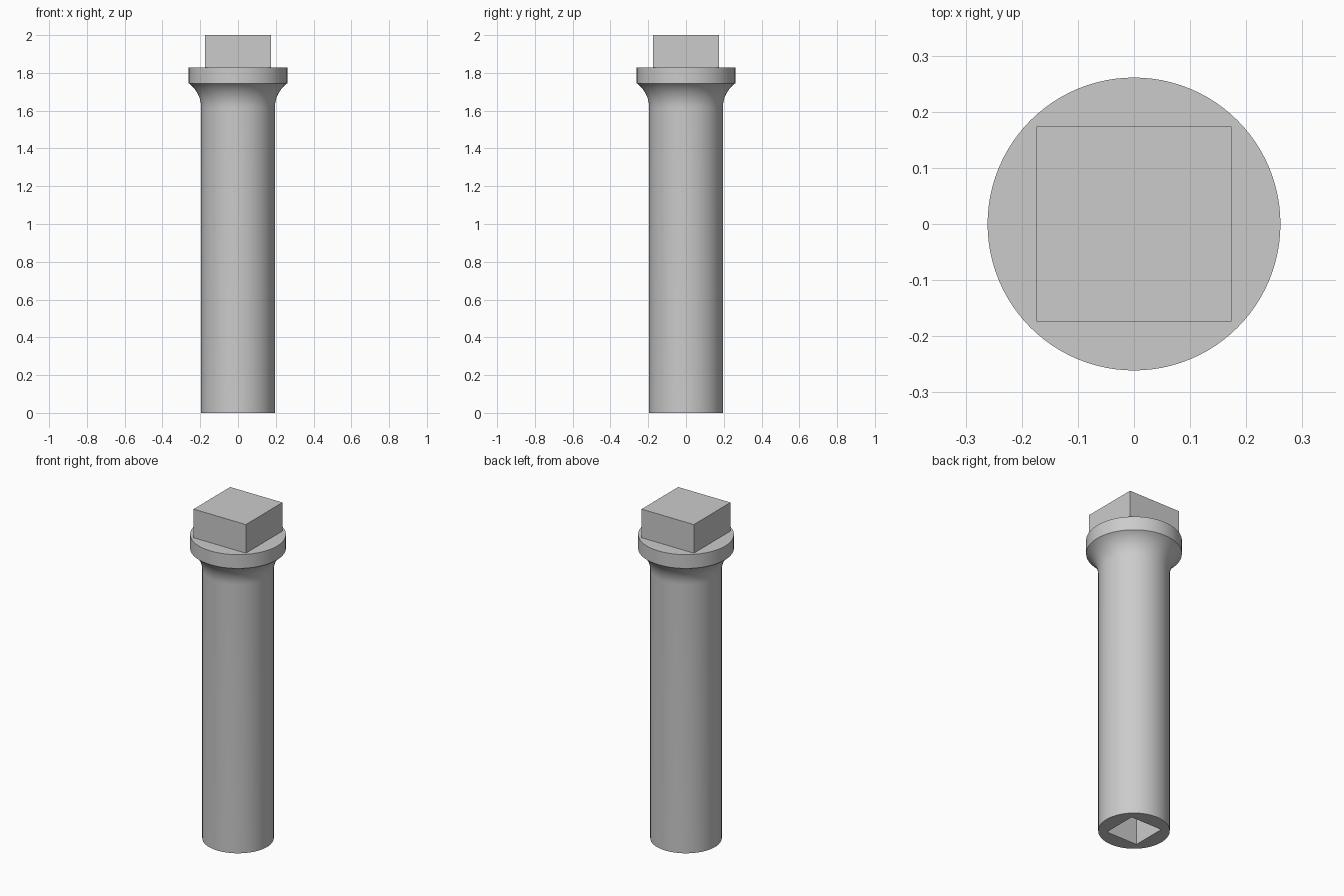
import bpy
import bmesh
from math import cos, sin, radians, tau
from mathutils import Matrix

SIDES = 96
SHAFT_R, FLANGE_R = 0.195, 0.261
FLANGE_Z, HEAD_Z, TOP_Z = 1.745, 1.828, 2.0
HEAD_W, SOCKET_W, SOCKET_DEPTH = 0.348, 0.21, 0.2

old = bpy.data.objects.get("Cube")
if old:
    bpy.data.objects.remove(old, do_unlink=True)

grey = bpy.data.materials.new("plain_grey")
grey.use_nodes = True
grey.diffuse_color = (0.6, 0.6, 0.6, 1)
grey.node_tree.nodes["Principled BSDF"].inputs["Base Color"].default_value = (0.6, 0.6, 0.6, 1)


def finish(name, bm):
    bmesh.ops.recalc_face_normals(bm, faces=bm.faces)
    mesh = bpy.data.meshes.new(name)
    bm.to_mesh(mesh)
    bm.free()
    mesh.materials.append(grey)
    obj = bpy.data.objects.new(name, mesh)
    bpy.context.collection.objects.link(obj)
    return obj


def box(name, width, z0, z1):
    bm = bmesh.new()
    matrix = Matrix.Translation((0, 0, (z0 + z1) / 2)) @ Matrix.Diagonal((width, width, z1 - z0, 1))
    bmesh.ops.create_cube(bm, size=1, matrix=matrix)
    return finish(name, bm)


def turned(name, profile):
    """Stack rings of (radius, height) and close both ends."""
    bm = bmesh.new()
    rings = [[bm.verts.new((r * cos(tau * i / SIDES), r * sin(tau * i / SIDES), z))
              for i in range(SIDES)] for r, z in profile]
    for low, high in zip(rings, rings[1:]):
        for i in range(SIDES):
            j = (i + 1) % SIDES
            bm.faces.new((low[i], low[j], high[j], high[i]))
    bm.faces.new(rings[0][::-1])
    bm.faces.new(rings[-1])
    return finish(name, bm)


# Round shaft with a concave flare running into the flange
sweep = radians(54)
flare_r = (FLANGE_R - SHAFT_R) / (1 - cos(sweep))
flare_z = FLANGE_Z - flare_r * sin(sweep)
profile = [(SHAFT_R, 0)]
for k in range(13):
    a = sweep * k / 12
    profile.append((SHAFT_R + flare_r * (1 - cos(a)), flare_z + flare_r * sin(a)))
profile.append((FLANGE_R, HEAD_Z))
shaft = turned("shaft_and_flange", profile)

# Square socket in the bottom end
cutter = box("socket_cutter", SOCKET_W, -0.1, SOCKET_DEPTH)
cutter.hide_render = True
cut = shaft.modifiers.new("socket", 'BOOLEAN')
cut.operation = 'DIFFERENCE'
cut.solver = 'EXACT'
cut.object = cutter
bpy.ops.object.select_all(action='DESELECT')
shaft.select_set(True)
bpy.context.view_layer.objects.active = shaft
bpy.ops.object.modifier_apply(modifier=cut.name)
bpy.data.objects.remove(cutter, do_unlink=True)
bpy.ops.object.shade_smooth_by_angle(angle=radians(30))

# Square drive head
box("square_head", HEAD_W, HEAD_Z, TOP_Z)
